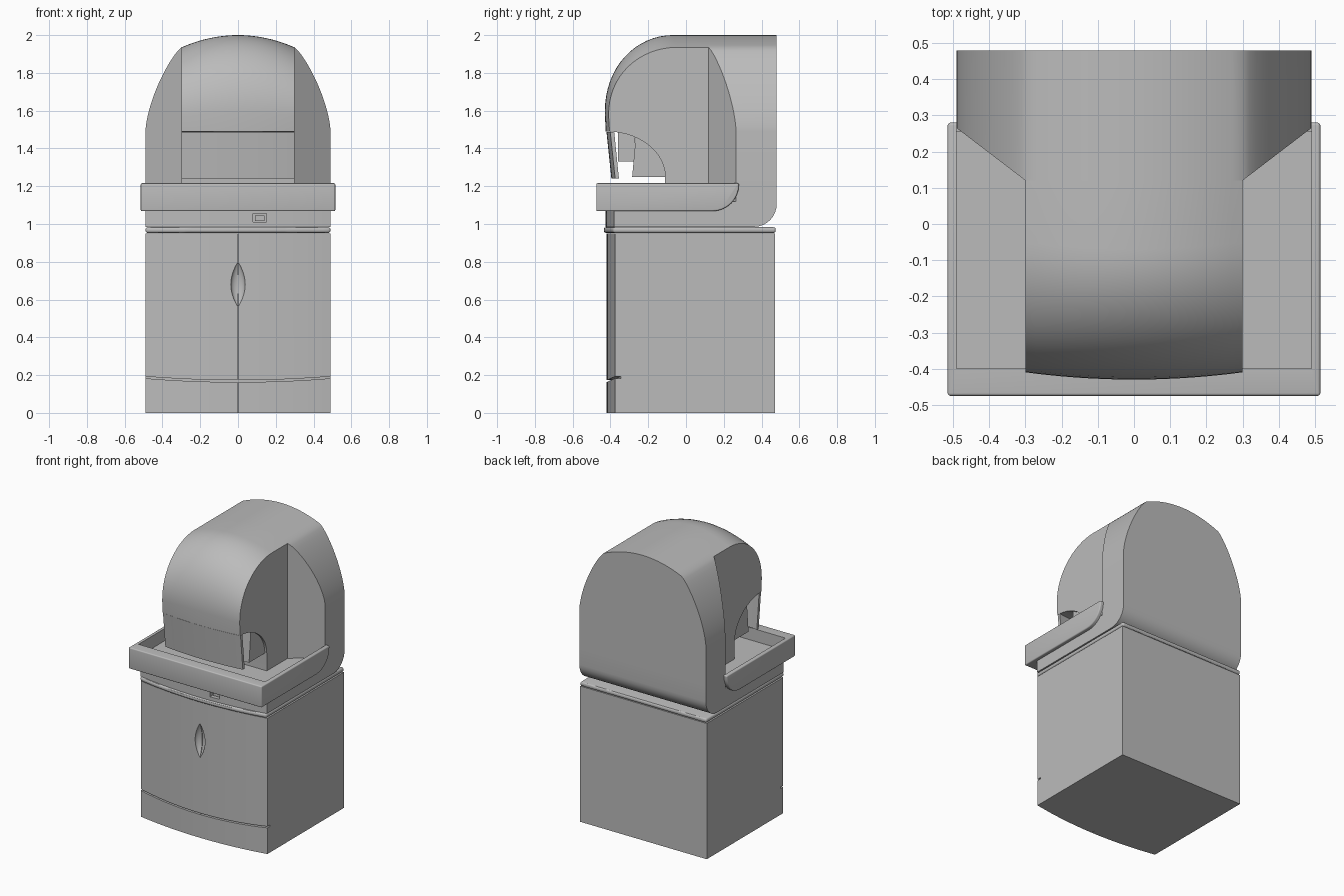
import bpy, bmesh, math

old = bpy.data.objects.get("Cube")
if old:
    bpy.data.objects.remove(old, do_unlink=True)

grey = bpy.data.materials.new("plain grey")
grey.use_nodes = True
grey.diffuse_color = (0.5, 0.5, 0.5, 1)
grey.node_tree.nodes["Principled BSDF"].inputs["Base Color"].default_value = (0.5, 0.5, 0.5, 1)

parts = []
HALF = 0.49    # half width of the body
NOSE = 0.30    # half width of the projecting head
BACK = 0.48


def loft(name, xs, section, keep=True):
    """Skin matching (y, z) outlines placed along x and cap both ends."""
    bm = bmesh.new()
    rings = [[bm.verts.new((x, y, z)) for y, z in section(x)] for x in xs]
    n = len(rings[0])
    for a, b in zip(rings, rings[1:]):
        for i in range(n):
            j = (i + 1) % n
            bm.faces.new((a[i], a[j], b[j], b[i]))
    bm.faces.new(rings[0])
    bm.faces.new(rings[-1])
    bmesh.ops.recalc_face_normals(bm, faces=bm.faces)
    mesh = bpy.data.meshes.new(name)
    bm.to_mesh(mesh)
    bm.free()
    obj = bpy.data.objects.new(name, mesh)
    bpy.context.collection.objects.link(obj)
    mesh.materials.append(grey)
    if keep:
        parts.append(obj)
    return obj


def box(name, x0, x1, y0, y1, z0, z1, keep=True):
    return loft(name, (x0, x1), lambda x: [(y0, z0), (y1, z0), (y1, z1), (y0, z1)], keep)


def apply(obj, mod):
    bpy.context.view_layer.objects.active = obj
    bpy.ops.object.modifier_apply(modifier=mod.name)


def bevel(obj, width, segments=4):
    mod = obj.modifiers.new("bevel", 'BEVEL')
    mod.width, mod.segments, mod.limit_method = width, segments, 'ANGLE'
    mod.angle_limit = math.radians(40)
    apply(obj, mod)


def cut(obj, cutter):
    mod = obj.modifiers.new("cut", 'BOOLEAN')
    mod.operation, mod.solver, mod.object = 'DIFFERENCE', 'EXACT', cutter
    apply(obj, mod)


def steps(a, b, n):
    return [a + (b - a) * i / n for i in range(n + 1)]


def arc(cy, cz, ry, rz, start, end, n=8):
    return [(cy + ry * math.cos(math.radians(t)), cz + rz * math.sin(math.radians(t)))
            for t in steps(start, end, n)]


def bulge(front, depth):
    return lambda x: front + depth * (x / HALF) ** 2


# Cabinet core, paired doors and plinth panels with a curved seam
door_front = bulge(-0.42, 0.045)
seam = bulge(0.168, 0.02)
wide = steps(-HALF, HALF, 24)


def panel(name, xs, low, high):
    return loft(name, xs, lambda x: [(door_front(x), low(x)), (door_front(x) + 0.03, low(x)),
                                     (door_front(x) + 0.03, high(x)), (door_front(x), high(x))])


loft("cabinet_body", wide, lambda x: [(door_front(x) + 0.03, 0), (0.47, 0),
                                      (0.47, 0.95), (door_front(x) + 0.03, 0.95)])
doors = []
for side, s in (("right", -1), ("left", 1)):
    xs = steps(s * 0.0015, s * HALF, 12)
    doors.append(panel(side + "_door", xs, lambda x: seam(x) + 0.005, lambda x: 0.95))
    panel(side + "_plinth", xs, lambda x: 0, lambda x: seam(x) - 0.005)

# Leaf-shaped finger recess shared by the doors
bm = bmesh.new()
bmesh.ops.create_uvsphere(bm, u_segments=24, v_segments=24, radius=1)
for v in bm.verts:
    r = math.hypot(v.co.x, v.co.y) or 1
    h = 2 * math.asin(max(-1, min(1, v.co.z))) / math.pi
    w = 0.038 * (1 - h * h) / r
    v.co = (v.co.x * w, v.co.y * w * 0.7 - 0.42, 0.68 + 0.12 * h)
mesh = bpy.data.meshes.new("recess_cutter")
bm.to_mesh(mesh)
bm.free()
leaf = bpy.data.objects.new("recess_cutter", mesh)
bpy.context.collection.objects.link(leaf)
for d in doors:
    cut(d, leaf)
bpy.data.objects.remove(leaf)

# Rounded lip on the cabinet
lip_front = bulge(-0.435, 0.05)
lip = loft("cabinet_lip", wide, lambda x: [(lip_front(x), 0.953), (0.475, 0.953),
                                           (0.475, 0.983), (lip_front(x), 0.983)])
bevel(lip, 0.012, 3)

# Base with a rounded lower back corner and a small latch recess
base_front = bulge(-0.425, 0.045)
base = loft("upper_base", wide, lambda x: [(base_front(x), 0.985)]
            + arc(0.36, 1.105, 0.12, 0.12, -90, 0)
            + [(BACK, 1.22), (0.28, 1.22), (0.28, 1.12), (base_front(x), 1.12)])
latch = box("latch_cutter", 0.08, 0.15, -0.5, -0.38, 1.01, 1.055, False)
cut(base, latch)
bpy.data.objects.remove(latch)
box("latch", 0.09, 0.14, -0.405, -0.37, 1.015, 1.045)

# Tray with a raised rim, its sides sweeping up at the rear
tray = loft("tray", (-0.515, 0.515), lambda x: [(-0.475, 1.068)]
            + arc(0.14, 1.208, 0.14, 0.14, -90, 0) + [(0.28, 1.216), (-0.475, 1.216)])
bevel(tray, 0.02)
well = box("well_cutter", -HALF, HALF, -0.40, 0.6, 1.13, 1.5, False)
cut(tray, well)
bpy.data.objects.remove(well)


# Arched hood whose front flares back from the head to the sides
def arch(x):
    a = min(abs(x), HALF)
    if a <= NOSE:
        return 2 - 0.065 * (a / NOSE) ** 2
    t = min(1, (a - NOSE) / (HALF - NOSE))
    return 1.49 + 0.445 * (1 - t ** 1.2) ** 0.65


def hood_section(x):
    front = 0.12 + 0.145 * max(0, (abs(x) - NOSE) / (HALF - NOSE))
    return [(front, 1.12), (0.28, 1.12), (0.28, 1.22), (BACK, 1.22),
            (BACK, arch(x)), (front, arch(x))]


nose_xs = steps(-NOSE, NOSE, 20)
flank = [NOSE + (HALF - NOSE) * math.sin(t * math.pi / 2) for t in steps(0, 1, 16)][1:]
loft("hood", [-x for x in reversed(flank)] + nose_xs + flank, hood_section)


# Head: domed front over an open quarter-round cavity
def crown(x):
    return 0.02 * (x / NOSE) ** 2


def head_section(x):
    k = (arch(x) - 1.49) / 0.51
    dome = [(-0.43 + 0.36 * (1 - math.cos(t)) + crown(x),
             1.49 + k * (0.10 + 0.41 * math.sin(t) ** 0.95)) for t in steps(0, math.pi / 2, 16)]
    cavity = arc(-0.42, 1.25, 0.31, 0.24, 0, 84, 12)
    return ([(0.12, 1.12), (0.12, arch(x))] + dome[::-1]
            + [(-0.425 + crown(x), 1.49)] + cavity[::-1] + [(-0.11, 1.12)])


loft("head", nose_xs, head_section)

# Front apron, inner dispenser block and spout
loft("front_apron", nose_xs, lambda x: [
    (-0.421 + crown(x), 1.487), (-0.40 + crown(x), 1.487),
    (-0.375 + crown(x), 1.24), (-0.395 + crown(x), 1.24)])
loft("dispenser_block", (-0.285, 0.285), lambda x: [
    (-0.285, 1.25), (-0.10, 1.25), (-0.10, 1.40), (-0.265, 1.47)])
box("spout", -0.20, 0.20, -0.36, -0.27, 1.33, 1.485)

# Smooth curved surfaces and keep hard edges
bpy.ops.object.select_all(action='DESELECT')
for obj in parts:
    obj.select_set(True)
bpy.context.view_layer.objects.active = parts[0]
bpy.ops.object.shade_smooth_by_angle(angle=math.radians(30))
